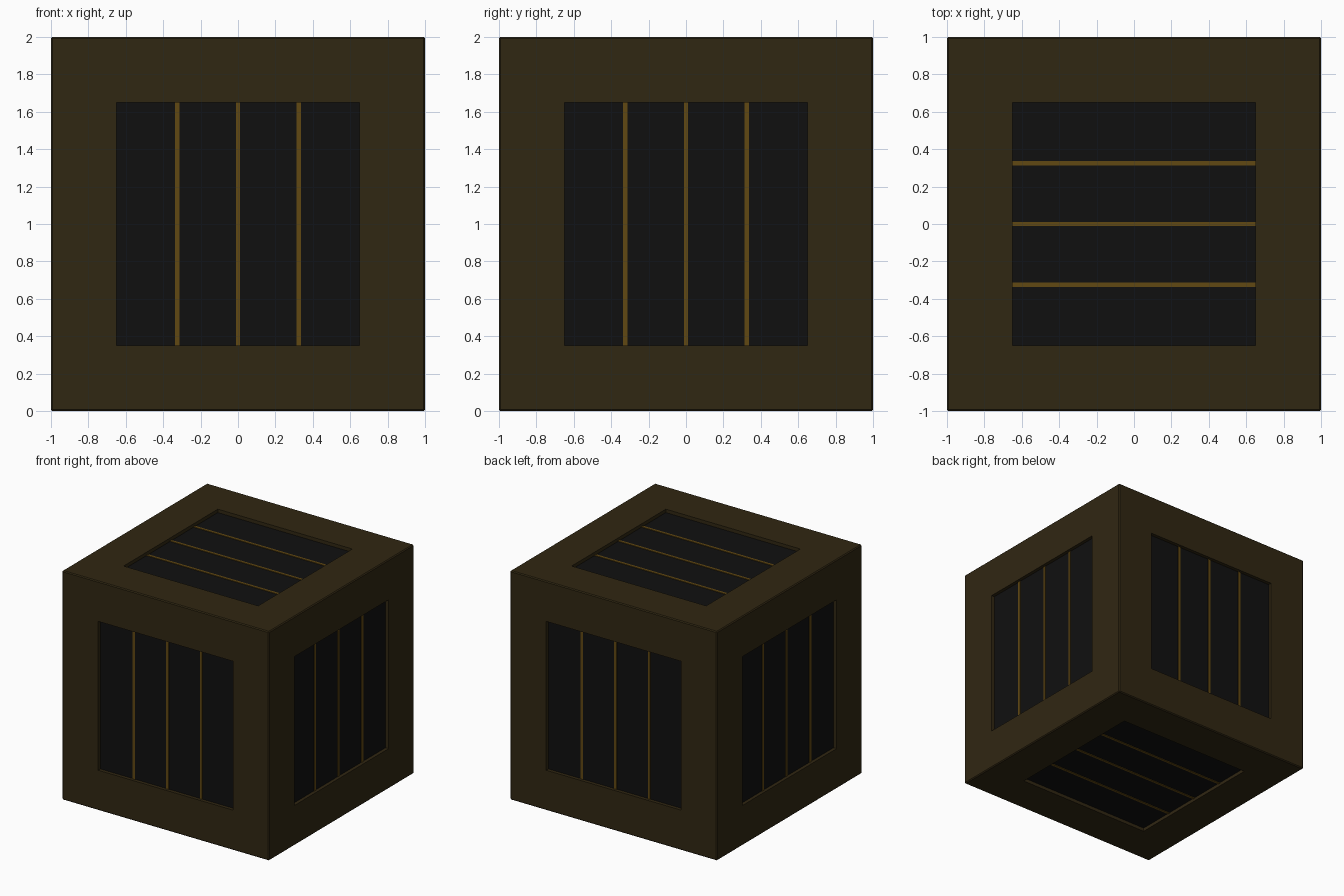
import bpy, bmesh
from mathutils import Matrix, Vector
from math import radians

if "Cube" in bpy.data.objects:
    bpy.data.objects.remove(bpy.data.objects["Cube"])

BORDER, DEPTH, HALF = 0.35, 0.03, 0.65


def material(name, rgb):
    m = bpy.data.materials.new(name)
    m.diffuse_color = (*rgb, 1)
    m.use_nodes = True
    m.node_tree.nodes["Principled BSDF"].inputs["Base Color"].default_value = m.diffuse_color
    return m


def add_object(name, bm, mats):
    mesh = bpy.data.meshes.new(name)
    bm.to_mesh(mesh)
    bm.free()
    for m in mats:
        mesh.materials.append(m)
    ob = bpy.data.objects.new(name, mesh)
    ob.location.z = 1
    bpy.context.collection.objects.link(ob)


frame_mat = material("dark_bronze", (0.03, 0.02, 0.006))
panel_mat = material("black", (0.005, 0.005, 0.005))
strip_mat = material("gold", (0.12, 0.065, 0.006))

# Crate body: cube with a square recess in every face and slightly worn edges
bm = bmesh.new()
bmesh.ops.create_cube(bm, size=2)
outer = bm.edges[:]
faces = bm.faces[:]
bmesh.ops.inset_individual(bm, faces=faces, thickness=BORDER, use_even_offset=True)
floors = bmesh.ops.extrude_discrete_faces(bm, faces=faces)["faces"]
for f in floors:
    n = f.calc_center_median().normalized()
    bmesh.ops.translate(bm, verts=f.verts[:], vec=-n * DEPTH)
    f.material_index = 1
edges = [e for e in bm.edges
         if all(min(abs(c) for c in v.co) > 0.99 for v in e.verts)]
bmesh.ops.bevel(bm, geom=edges, offset=0.008, segments=1, affect='EDGES',
                material=0)
bmesh.ops.recalc_face_normals(bm, faces=bm.faces[:])
add_object("crate_body", bm, [frame_mat, panel_mat])

# Three thin strips on each recessed panel: vertical on sides, along x on top and bottom
top = [Matrix.Rotation(radians(a), 4, 'X') for a in (0, 180)]
front = Matrix.Rotation(radians(90), 4, 'X') @ Matrix.Rotation(radians(90), 4, 'Z')
sides = [Matrix.Rotation(radians(a), 4, 'Z') @ front for a in (0, 90, 180, 270)]
bm = bmesh.new()
for turn in top + sides:
    for y in (-0.325, 0, 0.325):
        place = Matrix.Translation(Vector((0, y, 1 - DEPTH)))
        size = Matrix.Diagonal((2 * HALF, 0.022, 0.01, 1))
        bmesh.ops.create_cube(bm, size=1, matrix=turn @ place @ size)
add_object("panel_strips", bm, [strip_mat])
